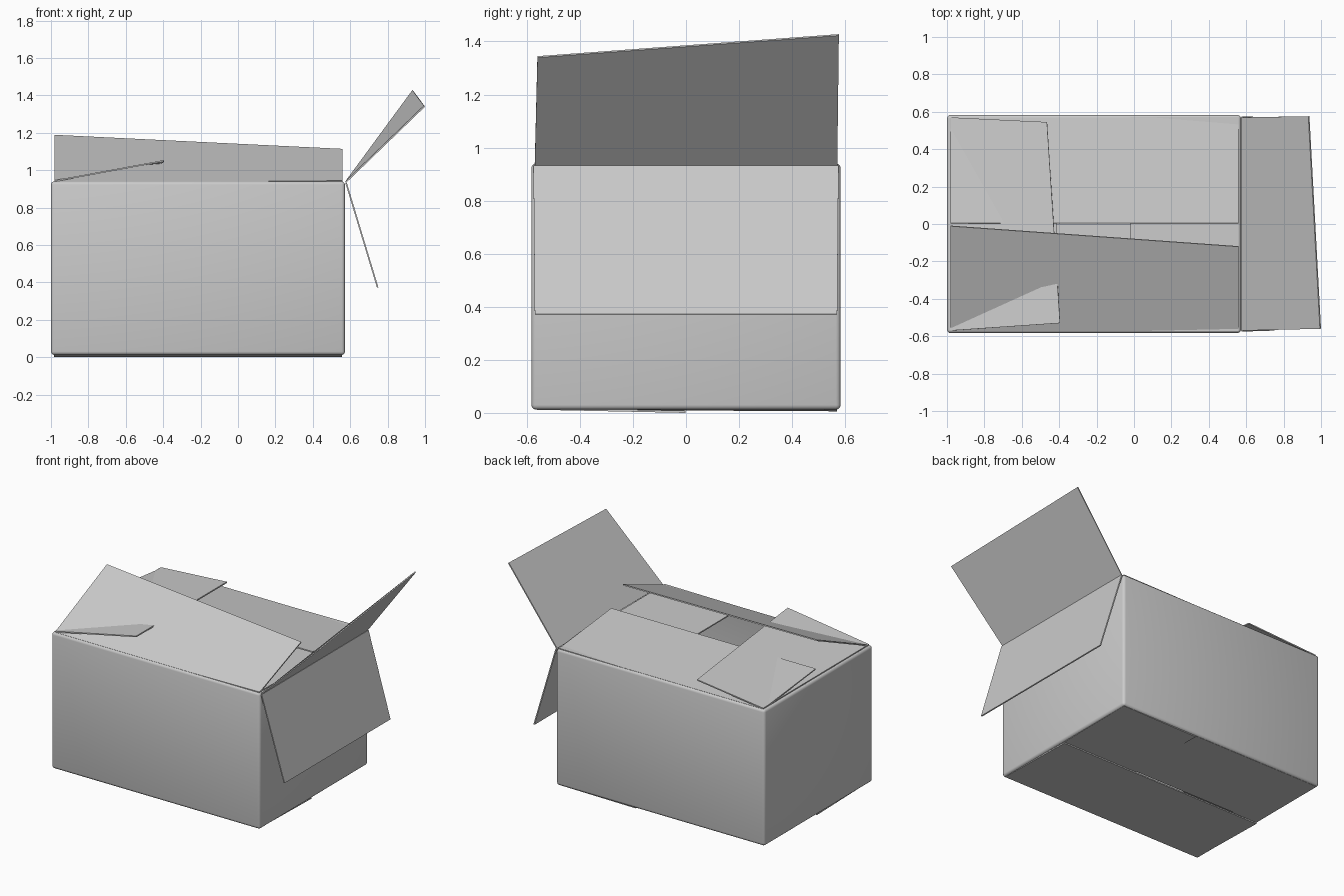
import bpy, bmesh

if "Cube" in bpy.data.objects:
    bpy.data.objects.remove(bpy.data.objects["Cube"])

X0, X1, Y = -1.0, 0.572, 0.583      # body extents
Z0, Z1 = 0.012, 0.94
T = 0.008                           # cardboard thickness


def add_object(name, bm, offset):
    mesh = bpy.data.meshes.new(name)
    bm.to_mesh(mesh)
    bm.free()
    ob = bpy.data.objects.new(name, mesh)
    bpy.context.collection.objects.link(ob)
    mod = ob.modifiers.new("thickness", 'SOLIDIFY')
    mod.thickness = T
    mod.offset = offset
    return ob


def flap(name, *corners):
    bm = bmesh.new()
    bm.faces.new([bm.verts.new(c) for c in corners])
    return add_object(name, bm, 0)


# Box walls: rounded block, opened at top and bottom, leaving curled lips
bm = bmesh.new()
bmesh.ops.create_cube(bm, size=1)
for v in bm.verts:
    v.co.x = X1 if v.co.x > 0 else X0
    v.co.y = Y if v.co.y > 0 else -Y
    v.co.z = Z1 if v.co.z > 0 else Z0
bmesh.ops.bevel(bm, geom=bm.edges[:], offset=0.018, segments=3,
                profile=0.5, affect='EDGES')
ends = [f for f in bm.faces if abs(f.normal.z) > 0.99 and f.calc_area() > 0.5]
bmesh.ops.delete(bm, geom=ends, context='FACES')
walls = add_object("box_walls", bm, -1)
bpy.context.view_layer.objects.active = walls
walls.select_set(True)
bpy.ops.object.shade_smooth_by_angle(angle=0.7)

# Top flaps: long front and back, short left
flap("front_top_flap", (-0.98, -0.57, 0.936), (0.56, -0.57, 0.936),
     (0.56, -0.12, 1.11), (-0.98, -0.01, 1.185))
flap("back_top_flap", (-0.98, 0.57, 0.936), (-0.98, 0.004, 0.995),
     (0.56, 0.004, 0.995), (0.56, 0.57, 0.936))
flap("left_top_flap", (-0.98, 0.57, 0.942), (-0.98, -0.57, 0.942),
     (-0.395, -0.53, 1.05), (-0.465, 0.545, 0.99))

# Right side flaps: raised, hanging outside and folded in
flap("right_raised_flap", (0.575, -0.57, 0.935), (0.575, 0.57, 0.935),
     (0.935, 0.576, 1.425), (0.997, -0.56, 1.342))
flap("right_hanging_flap", (0.578, -0.575, 0.932), (0.578, 0.575, 0.932),
     (0.747, 0.57, 0.372), (0.747, -0.57, 0.372))
flap("right_folded_flap", (0.56, -0.572, 0.94), (0.56, 0.572, 0.94),
     (-0.018, 0.572, 0.935), (-0.018, -0.572, 0.935))

# Bottom flaps: two long ones meeting in the middle, two short ones
for side, name in ((-1, "front_bottom_flap"), (1, "back_bottom_flap")):
    z = 0.004 if side < 0 else 0.014
    flap(name, (-0.985, side * 0.57, 0.016), (X1 - 0.015, side * 0.57, 0.016),
         (X1 - 0.015, side * 0.002, z), (-0.985, side * 0.002, z))
for xa, xb, z, name in ((X0 + 0.015, -0.415, 0.024, "left_bottom_flap"),
                        (X1 - 0.015, -0.018, 0.010, "right_bottom_flap")):
    flap(name, (xa, -0.57, 0.016), (xa, 0.57, 0.016),
         (xb, 0.57, z), (xb, -0.57, z + 0.01))
